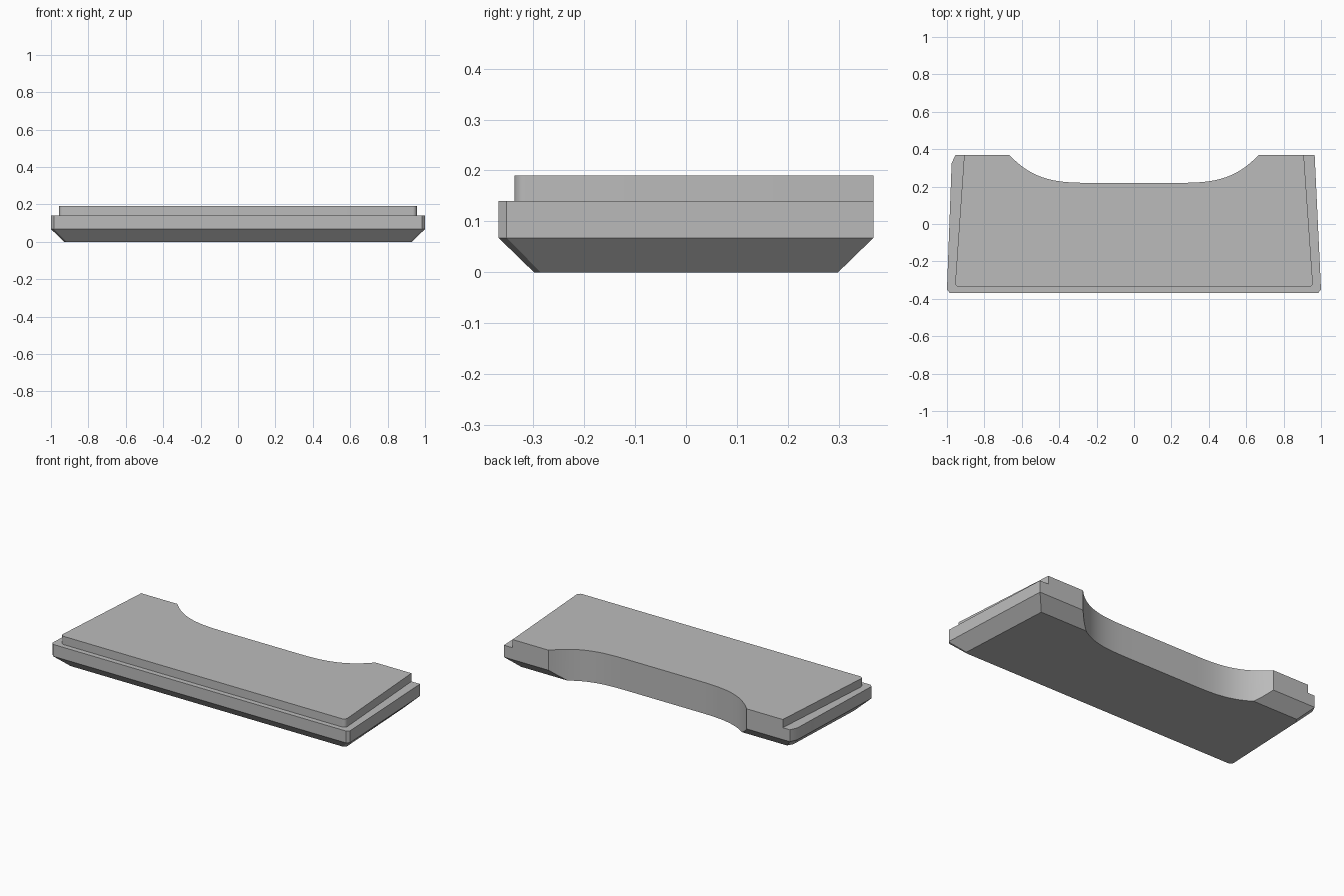
import bpy
import bmesh
import math

cube = bpy.data.objects.get("Cube")
if cube:
    bpy.data.objects.remove(cube, do_unlink=True)

grey = bpy.data.materials.new("plain grey")
grey.use_nodes = True
GREY = (0.5, 0.5, 0.5, 1)
grey.diffuse_color = GREY
grey.node_tree.nodes["Principled BSDF"].inputs["Base Color"].default_value = GREY

BACK = 0.368


def loft(name, outline, levels):
    """Stack an outline at (z, x scale, y scale) levels into a closed solid."""
    bm = bmesh.new()
    rings = [[bm.verts.new((x * sx, y * sy, z)) for x, y in outline]
             for z, sx, sy in levels]
    for low, high in zip(rings, rings[1:]):
        for i in range(len(low)):
            j = (i + 1) % len(low)
            bm.faces.new((low[i], low[j], high[j], high[i]))
    bm.faces.new(rings[0][::-1])
    bm.faces.new(rings[-1])
    bmesh.ops.recalc_face_normals(bm, faces=bm.faces[:])
    mesh = bpy.data.meshes.new(name)
    bm.to_mesh(mesh)
    bm.free()
    mesh.materials.append(grey)
    obj = bpy.data.objects.new(name, mesh)
    bpy.context.collection.objects.link(obj)
    return obj


def select_only(obj):
    bpy.ops.object.select_all(action='DESELECT')
    obj.select_set(True)
    bpy.context.view_layer.objects.active = obj


# Lower slab: clipped corners, sloping underside
lower_outline = [(-0.985, -BACK), (0.985, -BACK), (1, -0.352),
                 (0.966, BACK), (-0.955, BACK), (-0.975, 0.325), (-1, -0.352)]
lower_slab = loft("lower_slab", lower_outline,
                  [(0, 0.93, 0.81), (0.068, 1, 1), (0.14, 1, 1)])

# Upper slab: tapered plate with rounded front corners
R = 0.022
arc = [(0.934 + R * math.sin(a), -0.315 - R * math.cos(a))
       for a in (math.radians(d) for d in range(0, 91, 15))]
right_edge = arc + [(0.908, BACK)]
upper_outline = right_edge + [(-x, y) for x, y in reversed(right_edge)]
upper_slab = loft("upper_slab", upper_outline, [(0.14, 1, 1), (0.19, 1, 1)])

# Curved recess along the back, cut straight down through both slabs
FLAT, REACH, DEPTH = 0.2, 0.465, 0.148
half = []
for i in range(25):
    u = i / 24
    half.append((FLAT + REACH * u, BACK - DEPTH + DEPTH * u ** 3.4))
half.append((FLAT + REACH, 0.6))
recess_outline = [(-x, y) for x, y in reversed(half)] + half
cutter = loft("recess_cutter", recess_outline, [(-0.1, 1, 1), (0.3, 1, 1)])
cutter.hide_render = True

for slab in (lower_slab, upper_slab):
    select_only(slab)
    cut = slab.modifiers.new("recess", 'BOOLEAN')
    cut.operation = 'DIFFERENCE'
    cut.solver = 'EXACT'
    cut.object = cutter
    bpy.ops.object.modifier_apply(modifier=cut.name)
    bpy.ops.object.shade_smooth_by_angle(angle=math.radians(25))

bpy.data.objects.remove(cutter, do_unlink=True)
